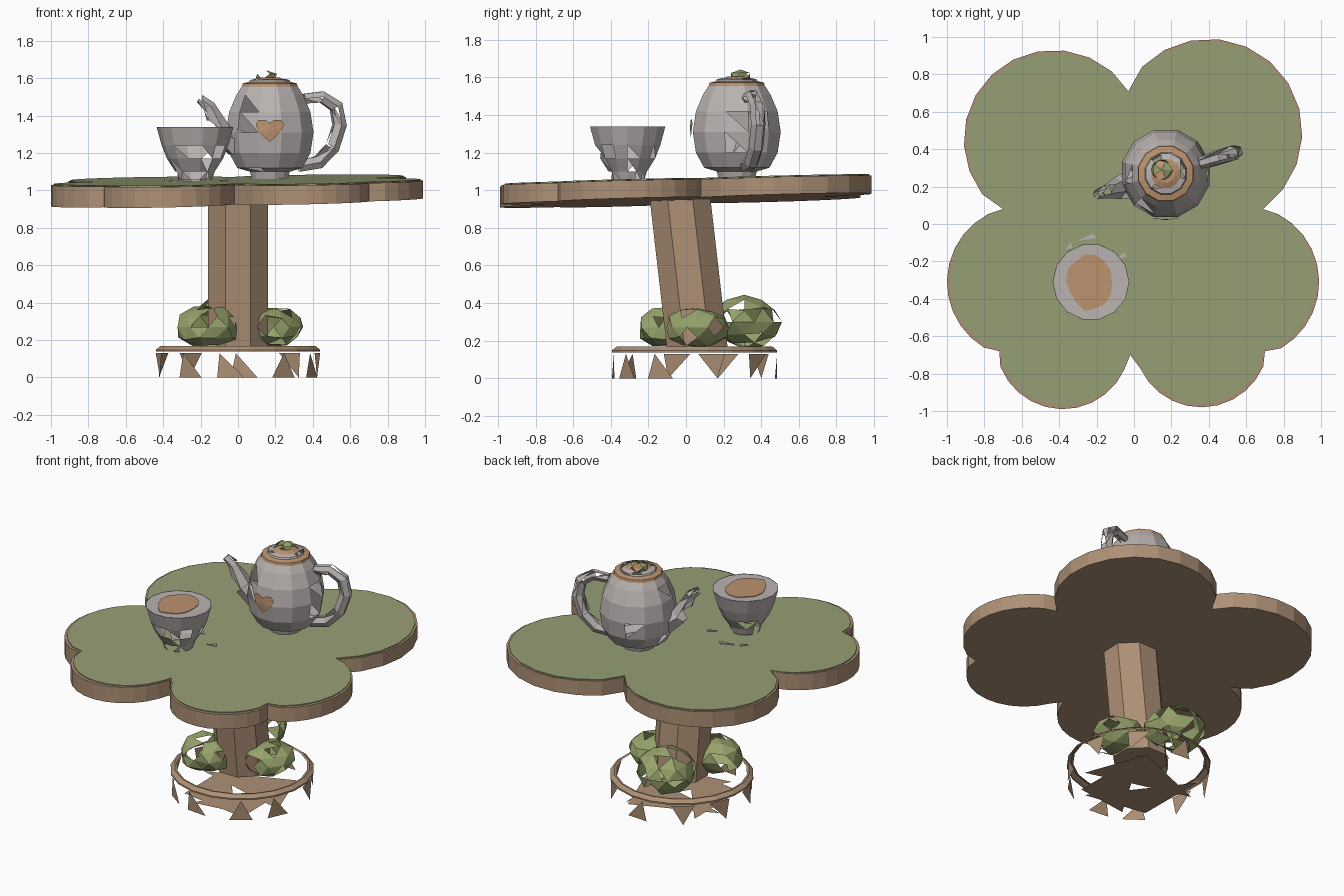
import bpy, bmesh, math, random
from mathutils import Vector

random.seed(4)
cube = bpy.data.objects.get("Cube")
if cube:
    bpy.data.objects.remove(cube, do_unlink=True)


def material(name, rgb):
    m = bpy.data.materials.new(name)
    m.use_nodes = True
    m.diffuse_color = (*rgb, 1)
    m.node_tree.nodes["Principled BSDF"].inputs["Base Color"].default_value = (*rgb, 1)
    return m


GREEN = material("moss green", (0.31, 0.35, 0.18))
LEAF = material("leaf green", (0.31, 0.37, 0.15))
WOOD = material("wood brown", (0.42, 0.28, 0.18))
TEA = material("tea tan", (0.50, 0.29, 0.16))
CHINA = material("china grey", (0.49, 0.45, 0.44))


def finish(bm, name, mat):
    mesh = bpy.data.meshes.new(name)
    bm.to_mesh(mesh)
    bm.free()
    mesh.materials.append(mat)
    obj = bpy.data.objects.new(name, mesh)
    bpy.context.collection.objects.link(obj)
    return obj


def break_faces(bm, fraction, below=9.0):
    """Split into triangles and knock some out, leaving a tattered shell."""
    bmesh.ops.triangulate(bm, faces=[f for f in bm.faces if f.calc_center_median().z < below])
    lost = [f for f in bm.faces
            if f.calc_center_median().z < below and random.random() < fraction]
    bmesh.ops.delete(bm, geom=lost, context='FACES')


def skin(bm, rings):
    for a, b in zip(rings, rings[1:]):
        n = len(a)
        for i in range(n):
            j = (i + 1) % n
            bm.faces.new((a[i], a[j], b[j], b[i]))


def lathe(name, center, profile, sides, mat, caps=(True, True), broken=0, below=9.0):
    """Revolve (radius, height) points around a vertical axis."""
    bm = bmesh.new()
    rings = []
    for r, z in profile:
        ring = []
        for i in range(sides):
            a = math.tau * (i + 0.5) / sides - math.pi / 2
            ring.append(bm.verts.new((center[0] + r * math.cos(a), center[1] + r * math.sin(a), z)))
        rings.append(ring)
    skin(bm, rings)
    if caps[0]:
        bm.faces.new(rings[0][::-1])
    if caps[1]:
        bm.faces.new(rings[-1])
    if broken:
        break_faces(bm, broken, below)
    return finish(bm, name, mat)


def tube(name, center, angle, path, mat, broken, sides=6):
    """Sweep (distance, height, radius) points in an upright plane."""
    out = Vector((math.cos(angle), math.sin(angle), 0))
    side = Vector((-out.y, out.x, 0))
    pts = [Vector((*center, 0)) + out * d + Vector((0, 0, z)) for d, z, r in path]
    bm = bmesh.new()
    rings = []
    for k, p in enumerate(pts):
        along = (pts[min(k + 1, len(pts) - 1)] - pts[max(k - 1, 0)]).normalized()
        up = along.cross(side)
        r = path[k][2]
        rings.append([bm.verts.new(p + side * r * math.cos(math.tau * i / sides)
                                   + up * r * math.sin(math.tau * i / sides)) for i in range(sides)])
    skin(bm, rings)
    bmesh.ops.recalc_face_normals(bm, faces=bm.faces)
    break_faces(bm, broken)
    return finish(bm, name, mat)


def slab(name, outline, bottom, top, mat):
    """Flat-sided plate whose bottom and top heights are functions of x, y."""
    bm = bmesh.new()
    low = [bm.verts.new((x, y, bottom(x, y))) for x, y in outline]
    high = [bm.verts.new((x, y, top(x, y))) for x, y in outline]
    skin(bm, [low, high])
    bm.faces.new(low[::-1])
    bm.faces.new(high)
    return finish(bm, name, mat)


# Flower-shaped tabletop: one arc per petal, running between the notches
notches = [(.70, -.68), (.69, .08), (-.03, .71), (-.70, .08), (-.72, -.68), (-.02, -.70)]
centers = [(.58, -.31), (.40, .49), (-.43, .45), (-.59, -.31), (-.38, -.63), (.36, -.62)]
radii = [.41, .50, .48, .41, .36, .36]
outline = []
for k, (c, r) in enumerate(zip(centers, radii)):
    ends = [Vector(notches[(k + s) % 6]) - Vector(c) for s in (0, 1)]
    start, stop = (math.atan2(v.y, v.x) for v in ends)
    sweep = (stop - start) % math.tau
    for i in range(12):
        a = start + sweep * i / 12
        rad = ends[0].length if i == 0 else r
        outline.append((c[0] + rad * math.cos(a), c[1] + rad * math.sin(a)))


def top_height(x, y):
    return 1.048 + .0125 * x + .025 * y


slab("tabletop", outline, lambda x, y: .945 + .022 * x + .028 * y, top_height, WOOD)
slab("tabletop_moss", [(x * .985, y * .985 + .003) for x, y in outline],
     lambda x, y: top_height(x, y) + .001, lambda x, y: top_height(x, y) + .007, GREEN)

# Leaning trunk
trunk = lathe("trunk", (0, 0), [(.175, .16), (.175, .96)], 8, WOOD)
for v in trunk.data.vertices:
    v.co.y += .06 - .115 * (v.co.z - .16)

# Foot: bevelled rim, ragged skirt and broken floor pieces
BASE = (0, .045)
lathe("foot_rim", BASE, [(.445, .138), (.445, .148), (.42, .168), (.405, .165)], 20, WOOD, (False, False))
bm = bmesh.new()
for i in range(10):
    a = math.tau * (i + .3 * random.random()) / 10
    tip = random.choice((0, 1))
    spots = [(a, 0 if tip else .13), (a + .33, 0 if tip else .13), (a + .33 * random.random(), .13 if tip else 0)]
    bm.faces.new([bm.verts.new((BASE[0] + .44 * math.cos(t), BASE[1] + .44 * math.sin(t), z))
                  for t, z in spots])
finish(bm, "foot_skirt", WOOD)
bm = bmesh.new()
for tri in [(-.3, 1.0, 2.9), (2.4, 3.9, 5.2), (4.3, 5.4, .9)]:
    bm.faces.new([bm.verts.new((BASE[0] + .36 * math.cos(t), BASE[1] + .36 * math.sin(t), .003))
                  for t in tri])
finish(bm, "foot_floor", WOOD)

# Tattered bushes around the trunk
for name, spot, size in [("bush_front", (-.16, -.10, .27), (.17, .16, .12)),
                         ("bush_left", (.19, .06, .27), (.16, .18, .11)),
                         ("bush_back", (-.07, .31, .30), (.19, .19, .14))]:
    bm = bmesh.new()
    bmesh.ops.create_icosphere(bm, subdivisions=2, radius=1)
    for v in bm.verts:
        v.co = Vector(spot) + Vector([c * s for c, s in zip(v.co, size)]) * random.uniform(.88, 1.08)
    break_faces(bm, .25)
    finish(bm, name, LEAF)

# Teapot
POT = (.17, .27)
lathe("teapot_body", POT, [(.10, 1.06), (.11, 1.10), (.18, 1.12), (.225, 1.20), (.242, 1.31), (.225, 1.42),
                           (.185, 1.51), (.155, 1.555)], 12, CHINA, (True, False), .07)
lathe("teapot_collar", POT, [(.155, 1.55), (.15, 1.572), (.115, 1.58)], 12, TEA, (False, False))
lathe("teapot_lid_ring", POT, [(.117, 1.575), (.11, 1.59), (.08, 1.597)], 12, CHINA, (False, False), .15)
lathe("teapot_lid", POT, [(.082, 1.592), (.05, 1.605)], 12, TEA, (False, True))
bm = bmesh.new()
bmesh.ops.create_icosphere(bm, subdivisions=1, radius=1)
for v in bm.verts:
    v.co = Vector((POT[0] - .02, POT[1] + .02, 1.608)) + Vector((v.co.x * .065, v.co.y * .06, v.co.z * .034))
break_faces(bm, .3)
finish(bm, "teapot_leaf_knob", LEAF)

AXIS = math.radians(17)
tube("teapot_handle", POT, AXIS, [(.19, 1.49, .03), (.29, 1.50, .035), (.37, 1.45, .04), (.39, 1.35, .04),
                                  (.35, 1.23, .04), (.27, 1.15, .04), (.16, 1.13, .035)], CHINA, .15)
tube("teapot_spout", POT, AXIS + math.pi, [(.18, 1.25, .08), (.27, 1.31, .06), (.31, 1.39, .045),
                                           (.34, 1.45, .035), (.39, 1.49, .025)], CHINA, .25)

# Heart painted on the teapot front
bm = bmesh.new()
middle = bm.verts.new((.17, POT[1] - .249, 1.33))
rim = []
for i in range(16):
    t = math.tau * i / 16
    dx = .075 * math.sin(t) ** 3
    dz = .0045 * (13 * math.cos(t) - 5 * math.cos(2 * t) - 2 * math.cos(3 * t))
    rim.append(bm.verts.new((.17 + dx, POT[1] - math.sqrt(.248 ** 2 - dx * dx - dz * dz * .6), 1.33 + dz)))
for i in range(16):
    bm.faces.new((middle, rim[(i + 1) % 16], rim[i]))
finish(bm, "teapot_heart", TEA)

# Cup with tea
CUP = (-.23, -.31)
lathe("cup_body", CUP, [(.09, 1.055), (.105, 1.10), (.15, 1.17), (.178, 1.24), (.205, 1.338)],
      14, CHINA, (False, False), .38, 1.23)
lathe("cup_rim", CUP, [(.205, 1.336), (.12, 1.334)], 14, CHINA, (False, True))
blob = []
for i in range(14):
    a = math.tau * i / 14
    r = random.uniform(.9, 1.08)
    blob.append((CUP[0] - .005 + .125 * r * math.cos(a), CUP[1] + .155 * r * math.sin(a)))
slab("cup_tea", blob, lambda x, y: 1.336, lambda x, y: 1.34, TEA)

# China flakes lying by the cup
for k, (x, y, w) in enumerate([(-.25, -.07, .05), (-.07, -.17, .03), (-.35, -.12, .02)]):
    slab("china_flake_%d" % (k + 1), [(x - w, y - .02), (x + w, y - .005), (x + w * .6, y + .02)],
         lambda x, y: top_height(x, y) + .008, lambda x, y: top_height(x, y) + .014, CHINA)
